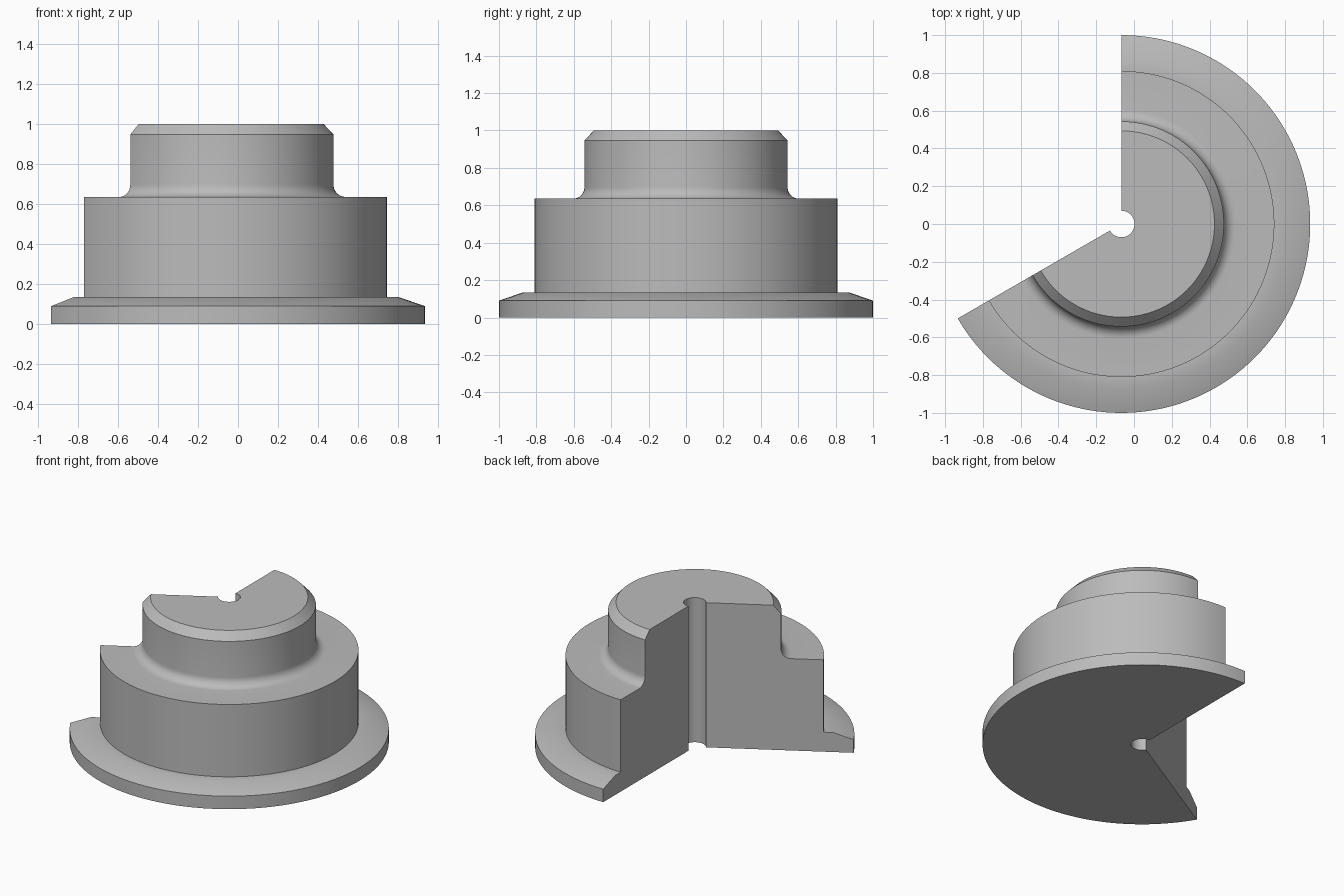
import bpy, bmesh, math

cube = bpy.data.objects.get("Cube")
if cube:
    bpy.data.objects.remove(cube, do_unlink=True)

AXIS_X = -0.067          # revolve axis offset that centres the cut body
START, SWEEP, STEPS = math.radians(-150), math.radians(240), 96

# One plain grey
grey = bpy.data.materials.new("plain grey")
grey.use_nodes = True
colour = (0.5, 0.5, 0.5, 1)
grey.diffuse_color = colour
grey.node_tree.nodes["Principled BSDF"].inputs["Base Color"].default_value = colour

# Half section (radius, height): bore, flange, drum, filleted neck, chamfered top
fillet = 0.062
arc = [math.radians(90 * i / 8) for i in range(9)]
section = [(0.07, 0), (1, 0), (1, 0.09), (0.87, 0.135), (0.81, 0.135), (0.81, 0.635)]
section += [(0.543 + fillet * (1 - math.sin(a)), 0.635 + fillet * (1 - math.cos(a))) for a in arc]
section += [(0.543, 0.947), (0.493, 1), (0.07, 1)]

# Sweep the section through two thirds of a turn and cap both cut ends
bm = bmesh.new()
rings = []
for i in range(STEPS + 1):
    t = START + SWEEP * i / STEPS
    rings.append([bm.verts.new((AXIS_X + r * math.cos(t), r * math.sin(t), z)) for r, z in section])
for a, b in zip(rings, rings[1:]):
    for j in range(len(section)):
        k = (j + 1) % len(section)
        bm.faces.new((a[j], b[j], b[k], a[k]))
bm.faces.new(rings[0])
bm.faces.new(rings[-1][::-1])
bmesh.ops.recalc_face_normals(bm, faces=bm.faces)

mesh = bpy.data.meshes.new("stepped_hub")
bm.to_mesh(mesh)
bm.free()
mesh.materials.append(grey)
hub = bpy.data.objects.new("stepped_hub", mesh)
bpy.context.collection.objects.link(hub)
bpy.context.view_layer.objects.active = hub
hub.select_set(True)
bpy.ops.object.shade_smooth_by_angle(angle=math.radians(30))
